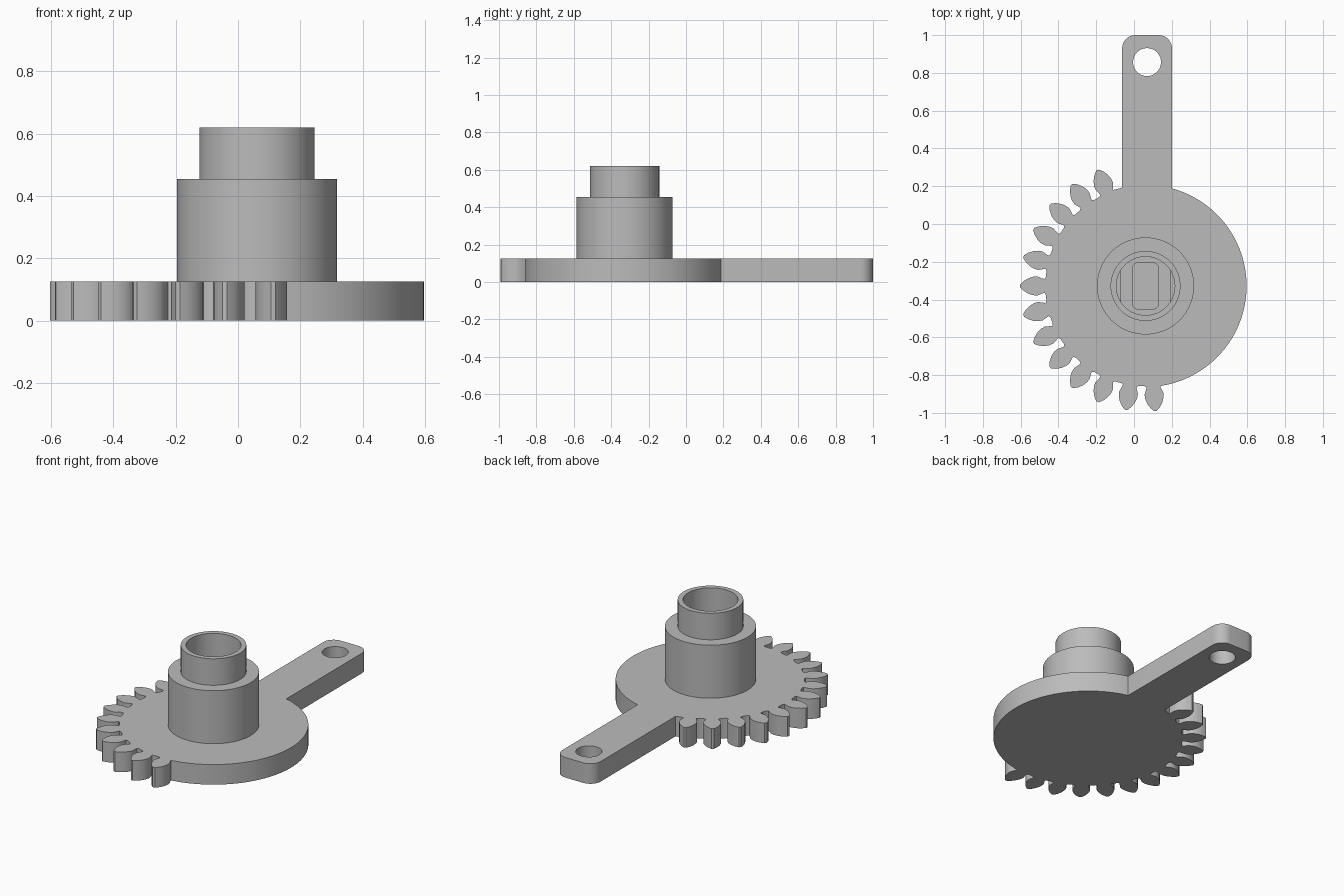
import bpy, bmesh
from math import sin, cos, pi, radians, asin, acos, sqrt
from mathutils import Vector, Matrix

if "Cube" in bpy.data.objects:
    bpy.data.objects.remove(bpy.data.objects["Cube"], do_unlink=True)

grey = bpy.data.materials.new("plain grey")
grey.use_nodes = True
grey.diffuse_color = (0.5, 0.5, 0.5, 1)
grey.node_tree.nodes["Principled BSDF"].inputs["Base Color"].default_value = (0.5, 0.5, 0.5, 1)

CX, CY = 0.061, -0.328      # hub axis
R = 0.535                   # disc radius
PLATE, SHOULDER, TOP = 0.125, 0.455, 0.62


def arc(x, y, r, a0, a1, n):
    return [(x + r * cos(a0 + (a1 - a0) * i / n), y + r * sin(a0 + (a1 - a0) * i / n))
            for i in range(n + 1)]


def circle(x, y, r, n=64):
    return arc(x, y, r, 0, 2 * pi, n)[:-1]


def prism(name, outline, z0, z1):
    bm = bmesh.new()
    face = bm.faces.new([bm.verts.new((x, y, z0)) for x, y in outline])
    ext = bmesh.ops.extrude_face_region(bm, geom=[face])
    bmesh.ops.translate(bm, vec=(0, 0, z1 - z0),
                        verts=[g for g in ext["geom"] if isinstance(g, bmesh.types.BMVert)])
    return finish(name, bm)


def finish(name, bm):
    bmesh.ops.recalc_face_normals(bm, faces=bm.faces)
    mesh = bpy.data.meshes.new(name)
    bm.to_mesh(mesh)
    bm.free()
    mesh.materials.append(grey)
    obj = bpy.data.objects.new(name, mesh)
    bpy.context.collection.objects.link(obj)
    return obj


def activate(obj):
    bpy.ops.object.select_all(action='DESELECT')
    obj.select_set(True)
    bpy.context.view_layer.objects.active = obj


def cut(obj, cutter):
    cutter.hide_render = True
    mod = obj.modifiers.new("cut", 'BOOLEAN')
    mod.operation, mod.solver, mod.object = 'DIFFERENCE', 'EXACT', cutter
    activate(obj)
    bpy.ops.object.modifier_apply(modifier=mod.name)
    bpy.data.objects.remove(cutter, do_unlink=True)


def smooth(obj):
    activate(obj)
    bpy.ops.object.shade_smooth_by_angle(angle=radians(30))


# Plate outline: lever arm, toothed sector, then the plain round side
left, right, end, corner = -0.063, 0.201, 1.0, 0.07
a_left = acos((left - CX) / R)
a_right = acos((right - CX) / R)
outline = arc(right - corner, end - corner, corner, 0, pi / 2, 8)
outline += arc(left + corner, end - corner, corner, pi / 2, pi, 8)
outline.append((CX + R * cos(a_left), CY + R * sin(a_left)))

# Half profile of one leaf-shaped tooth: radius, half width
half_tooth = [(0.535, 0.036), (0.55, 0.041), (0.572, 0.05), (0.595, 0.049),
              (0.62, 0.041), (0.645, 0.026), (0.664, 0.007)]
pitch = radians(13.5)
for i in range(13):
    a = pi + (i - 5) * pitch
    side = [(r, -w) for r, w in half_tooth]
    for r, w in side + [(r, -w) for r, w in reversed(side)]:
        outline.append((CX + r * cos(a) - w * sin(a), CY + r * sin(a) + w * cos(a)))
    if i < 12:
        outline += arc(CX, CY, R - 0.005, a + 0.09, a + pitch - 0.09, 2)
outline += arc(CX, CY, R, a + 0.09, a_right + 2 * pi, 64)

plate = prism("gear_plate_with_arm", outline, 0, PLATE)
cut(plate, prism("arm_hole_cutter", circle(0.069, 0.857, 0.074, 48), -0.1, 0.3))
smooth(plate)

# Stepped hub, turned from a profile
bm = bmesh.new()
profile = [(0, PLATE), (0.257, PLATE), (0.257, SHOULDER), (0.185, SHOULDER), (0.185, TOP), (0, TOP)]
verts = [bm.verts.new((CX + r, CY, z)) for r, z in profile]
edges = [bm.edges.new(pair) for pair in zip(verts, verts[1:])]
bmesh.ops.spin(bm, geom=verts + edges, cent=(CX, CY, 0), axis=(0, 0, 1),
               angle=2 * pi, steps=72, use_duplicate=False)
bmesh.ops.remove_doubles(bm, verts=bm.verts, dist=0.0005)
hub = finish("stepped_hub", bm)

# Bore: round at the top, two flats lower down, rounded slot at the bottom
bore, flat = 0.155, 0.13
cut(hub, prism("round_bore_cutter", circle(CX, CY, bore), 0.36, 0.8))
t = acos(flat / bore)
flats = arc(CX, CY, bore, t, pi - t, 24) + arc(CX, CY, bore, pi + t, 2 * pi - t, 24)
cut(hub, prism("flatted_bore_cutter", flats, 0.25, 0.4))
slot = []
for k, (sx, sy) in enumerate([(1, 1), (-1, 1), (-1, -1), (1, -1)]):
    slot += arc(CX + sx * 0.04, CY + sy * 0.092, 0.03, k * pi / 2, (k + 1) * pi / 2, 6)
cut(hub, prism("slot_cutter", slot, 0.16, 0.3))
smooth(hub)
